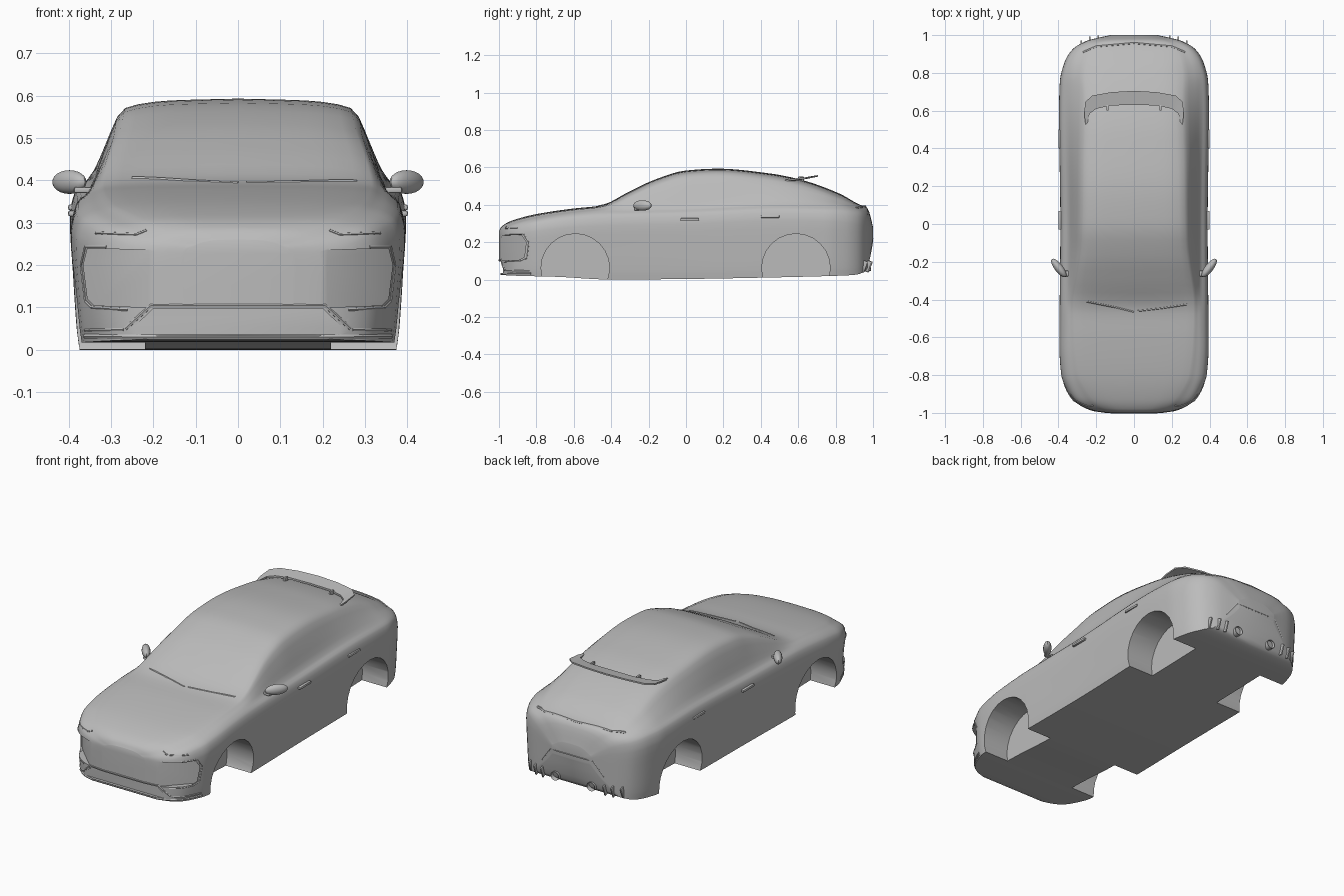
import bpy, bmesh, math
from mathutils import Vector, Matrix
from mathutils.bvhtree import BVHTree

if "Cube" in bpy.data.objects:
    bpy.data.objects.remove(bpy.data.objects["Cube"])

grey = bpy.data.materials.new("body_grey")
grey.use_nodes = True
COLOUR = (0.5, 0.5, 0.5, 1)
grey.diffuse_color = COLOUR
for node in grey.node_tree.nodes:
    if node.type == "BSDF_PRINCIPLED":
        node.inputs["Base Color"].default_value = COLOUR


# ---------- helpers ----------
def finish(name, bm, smooth=35):
    """Turn a bmesh into a shaded object."""
    bmesh.ops.recalc_face_normals(bm, faces=bm.faces)
    mesh = bpy.data.meshes.new(name)
    bm.to_mesh(mesh)
    bm.free()
    mesh.materials.append(grey)
    shade(mesh, smooth)
    obj = bpy.data.objects.new(name, mesh)
    bpy.context.collection.objects.link(obj)
    return obj


def shade(mesh, angle):
    mesh.shade_smooth()
    mesh.set_sharp_from_angle(angle=math.radians(angle))


def bake(obj, smooth=35):
    """Replace an object's data by its evaluated mesh."""
    bpy.context.view_layer.update()
    graph = bpy.context.evaluated_depsgraph_get()
    mesh = bpy.data.meshes.new_from_object(obj.evaluated_get(graph))
    shade(mesh, smooth)
    return mesh


def loft(name, rings):
    """Skin closed rings and cap both ends."""
    bm = bmesh.new()
    rows = [[bm.verts.new(p) for p in ring] for ring in rings]
    for a, b in zip(rows, rows[1:]):
        for i in range(len(a)):
            j = (i + 1) % len(a)
            bm.faces.new((a[i], a[j], b[j], b[i]))
    bm.faces.new(rows[0])
    bm.faces.new(reversed(rows[-1]))
    return finish(name, bm)


def box(name, centre, size, bevel=0.0, rotation=None):
    bm = bmesh.new()
    matrix = Matrix.Translation(centre) @ (rotation or Matrix()) @ Matrix.Diagonal((*size, 1))
    bmesh.ops.create_cube(bm, size=1, matrix=matrix)
    if bevel:
        bmesh.ops.bevel(bm, geom=bm.edges[:], offset=bevel, segments=2, affect="EDGES", profile=0.5)
    return finish(name, bm)


def ease(keys, t):
    """Smooth interpolation through (t, value) keys without overshoot."""
    n = len(keys)
    i = max(k for k in range(n - 1) if k == 0 or keys[k][0] <= t)

    def secant(k):
        return (keys[k + 1][1] - keys[k][1]) / (keys[k + 1][0] - keys[k][0])

    def tangent(k):
        if k in (0, n - 1):
            return secant(min(k, n - 2))
        a, b = secant(k - 1), secant(k)
        return 2 * a * b / (a + b) if a * b > 0 else 0

    h = keys[i + 1][0] - keys[i][0]
    u = (t - keys[i][0]) / h
    v = 1 - u
    return (keys[i][1] * v * v * (1 + 2 * u) + keys[i + 1][1] * u * u * (1 + 2 * v)
            + h * u * v * (v * tangent(i) - u * tangent(i + 1)))


# ---------- body shell ----------
WIDTH = [(-1, .13), (-.99, .21), (-.965, .28), (-.93, .325), (-.87, .36), (-.8, .385), (-.65, .395),
         (0, .39), (.6, .397), (.75, .393), (.85, .37), (.92, .33), (.97, .25), (1, .12)]
TOP = [(-1, .26), (-.985, .285), (-.93, .315), (-.8, .35), (-.6, .38), (-.46, .395), (-.3, .472),
       (-.165, .535), (0, .583), (.17, .593), (.45, .567), (.61, .535), (.82, .46), (.93, .4),
       (.965, .388), (.98, .36), (1, .28)]
BELT = [(-1, .24), (-.93, .29), (-.8, .325), (-.6, .355), (-.4, .37), (0, .38), (.5, .4),
        (.8, .39), (.93, .365), (.97, .34), (1, .25)]
FLOOR = [(-1, .05), (-.985, .025), (-.9, .02), (-.7, .015), (-.4, 0), (0, .003), (.4, .01),
         (.8, .02), (.9, .025), (.96, .045), (.985, .12), (1, .2)]
ROOF_RATIO = [(-1, .6), (-.8, .75), (-.43, .8), (-.1, .7), (.3, .67), (.65, .64), (.9, .68), (1, .6)]


def section(y):
    w, top, belt, low, ratio = (ease(k, y) for k in (WIDTH, TOP, BELT, FLOOR, ROOF_RATIO))
    h, e = belt - low, ratio * w
    edge = top - min(.022, .3 * (top - belt))
    pts = [(.95 * w, low), (.965 * w, low + .12 * h), (.985 * w, low + .45 * h), (w, low + .78 * h),
           (.97 * w, low + .93 * h), (.9 * w, belt),
           ((.9 * w + e) / 2 + .03 * (top - belt), (belt + edge) / 2),
           (e, edge), (.6 * e, top - .2 * (top - edge)), (0, top)]
    dist = [0]
    for a, b in zip(pts, pts[1:]):
        dist.append(dist[-1] + math.dist(a, b))
    xs, zs = ([(d, p[k]) for d, p in zip(dist, pts)] for k in (0, 1))
    half = [(0, y, low)]
    for a, b in zip(dist, dist[1:]):
        for k in range(3):
            t = a + (b - a) * k / 3
            half.append((ease(xs, t), y, ease(zs, t)))
    half.append((0, y, top))
    return half + [(-x, y, z) for x, y, z in half[-2:0:-1]]


STATIONS = 76
body = loft("body_shell", [section(-math.cos(math.pi * i / STATIONS)) for i in range(STATIONS + 1)])

# ---------- wheel arches and bumper recesses ----------
cutters = []
INTAKE = [(.21, .235), (.355, .24), (.365, .2), (.355, .12), (.34, .105), (.21, .1)]
GRILLE = [(-.255, .045), (-.2, .097), (.2, .097), (.255, .045), (.24, .036), (-.24, .036)]
for side in (-1, 1):
    for y in (-.592, .588):
        bm = bmesh.new()
        bmesh.ops.create_cone(bm, cap_ends=True, segments=24, radius1=.183, radius2=.183, depth=.5,
                              matrix=Matrix.Translation((side * .47, y, .062)) @ Matrix.Rotation(math.pi / 2, 4, "Y"))
        cutters.append(finish("arch_cutter", bm))
    cutters.append(loft("intake_cutter", [
        [(side * x, -1.1, z) for x, z in INTAKE],
        [(side * x, -.99 + (x - .21) * .95, z) for x, z in INTAKE]]))
cutters.append(loft("grille_cutter", [[(x, y, z) for x, z in GRILLE] for y in (-1.1, -.978)]))

for cutter in cutters:
    cutter.hide_render = True
    mod = body.modifiers.new("cut", "BOOLEAN")
    mod.operation, mod.solver, mod.object = "DIFFERENCE", "EXACT", cutter
shell = bake(body)
tree_body = bmesh.new()
tree_body.from_mesh(shell)
tree = BVHTree.FromBMesh(tree_body)
body.modifiers.clear()
body.data = shell
for cutter in cutters:
    bpy.data.objects.remove(cutter)


# ---------- trims laid on the shell ----------
VIEWS = {"front": Vector((0, 1, 0)), "rear": Vector((0, -1, 0)), "top": Vector((0, 0, -1))}


def hit(view, a, b):
    d = VIEWS[view]
    start = Vector((a, b, 0)) if view == "top" else Vector((a, 0, b))
    return tree.ray_cast(start - d * 2, d)[0]


def trim(name, view, path, radius, steps=6):
    """Sweep a thin round bead along a path dropped onto the shell."""
    found = []
    for (a, b), (c, d) in zip(path, path[1:]):
        found += [hit(view, a + (c - a) * k / steps, b + (d - b) * k / steps) for k in range(steps)]
    found.append(hit(view, *path[-1]))
    found = [p + VIEWS[view] * radius * .4 for p in found if p]
    curve = bpy.data.curves.new(name, "CURVE")
    curve.dimensions, curve.bevel_depth, curve.bevel_resolution = "3D", radius, 1
    curve.use_fill_caps = True
    spline = curve.splines.new("POLY")
    spline.points.add(len(found) - 1)
    for point, p in zip(spline.points, found):
        point.co = (*p, 1)
    curve.materials.append(grey)
    temp = bpy.data.objects.new(name + "_path", curve)
    bpy.context.collection.objects.link(temp)
    mesh = bake(temp)
    bpy.data.objects.remove(temp)
    bpy.context.collection.objects.link(bpy.data.objects.new(name, mesh))


def mirrored(path, side):
    return [(side * x, v) for x, v in path]


trim("grille_frame", "front", [(-.265, .05), (-.205, .104), (.205, .104), (.265, .05)], .005)
trim("front_lip", "front", [(-.36, .032), (-.2, .03), (.2, .03), (.36, .032)], .006)
trim("tail_lip", "top", [(-.27, .91), (-.2, .94), (0, .958), (.2, .94), (.27, .91)], .007)
trim("plate_recess_edge", "rear", [(-.19, .14), (-.13, .22), (.13, .22), (.19, .14)], .003)
trim("right_wiper", "top", [(-.25, -.41), (-.1, -.44), (0, -.465)], .005)
trim("left_wiper", "top", [(.02, -.46), (.15, -.445), (.28, -.425)], .005)

for side, word in ((1, "left"), (-1, "right")):
    trim(word + "_intake_frame", "front",
         mirrored([(.31, .243), (.36, .243), (.37, .2), (.36, .115), (.345, .1), (.26, .095)], side), .004)
    trim(word + "_headlight_edge", "front", mirrored([(.215, .282), (.24, .272), (.335, .276)], side), .004)
    trim(word + "_bumper_crease", "front", mirrored([(.27, .048), (.36, .046)], side), .004)

    # door mirrors
    bm = bmesh.new()
    bmesh.ops.create_uvsphere(bm, u_segments=20, v_segments=12, radius=1,
                              matrix=Matrix.Translation((side * .398, -.233, .396))
                              @ Matrix.Rotation(side * math.radians(52), 4, "Z")
                              @ Matrix.Diagonal((.06, .022, .028, 1)))
    finish(word + "_mirror", bm)
    box(word + "_mirror_arm", (side * .362, -.262, .377), (.05, .03, .014), .004)

    # door handles
    for name, y, z in (("front", .02, .322), ("rear", .45, .336)):
        box(f"{word}_{name}_handle", (side * .392, y, z), (.018, .1, .014), .005)

    # exhaust and diffuser fins
    bm = bmesh.new()
    bmesh.ops.create_cone(bm, cap_ends=True, segments=24, radius1=.024, radius2=.024, depth=.1,
                          matrix=Matrix.Translation((side * .11, .938, .07)) @ Matrix.Rotation(-math.pi / 2, 4, "X"))
    bm.normal_update()
    mouth = [f for f in bm.faces if f.normal.y > .9]
    bmesh.ops.inset_region(bm, faces=mouth, thickness=.005)
    bmesh.ops.translate(bm, verts=list({v for f in mouth for v in f.verts}), vec=(0, -.03, 0))
    finish(word + "_exhaust", bm)
    for i, x in enumerate((.19, .235, .28)):
        spot = hit("rear", side * x, .09)
        if spot:
            box(f"{word}_diffuser_fin_{i}", spot + Vector((0, -.012, -.015)), (.008, .05, .06), .002,
                Matrix.Rotation(math.radians(-20), 4, "X"))

    box(word + "_wing_post", (side * .14, .615, .535), (.012, .03, .03), .003)

# ---------- rear wing ----------
OUTER = [(0, .705, .558), (.12, .698, .557), (.22, .68, .553), (.26, .645, .548), (.262, .57, .54), (.255, .51, .53)]
INNER = [(0, .63, .546), (.12, .628, .545), (.2, .61, .542), (.235, .585, .538), (.245, .54, .533), (.25, .51, .528)]
rings = []
for a, b in zip(OUTER, INNER):
    rings.append([a, b, (b[0], b[1], b[2] - .01), (a[0], a[1], a[2] - .008)])
flipped = [[(-x, y, z) for x, y, z in ring] for ring in rings[:0:-1]]
loft("rear_wing", flipped + rings)
tree_body.free()
